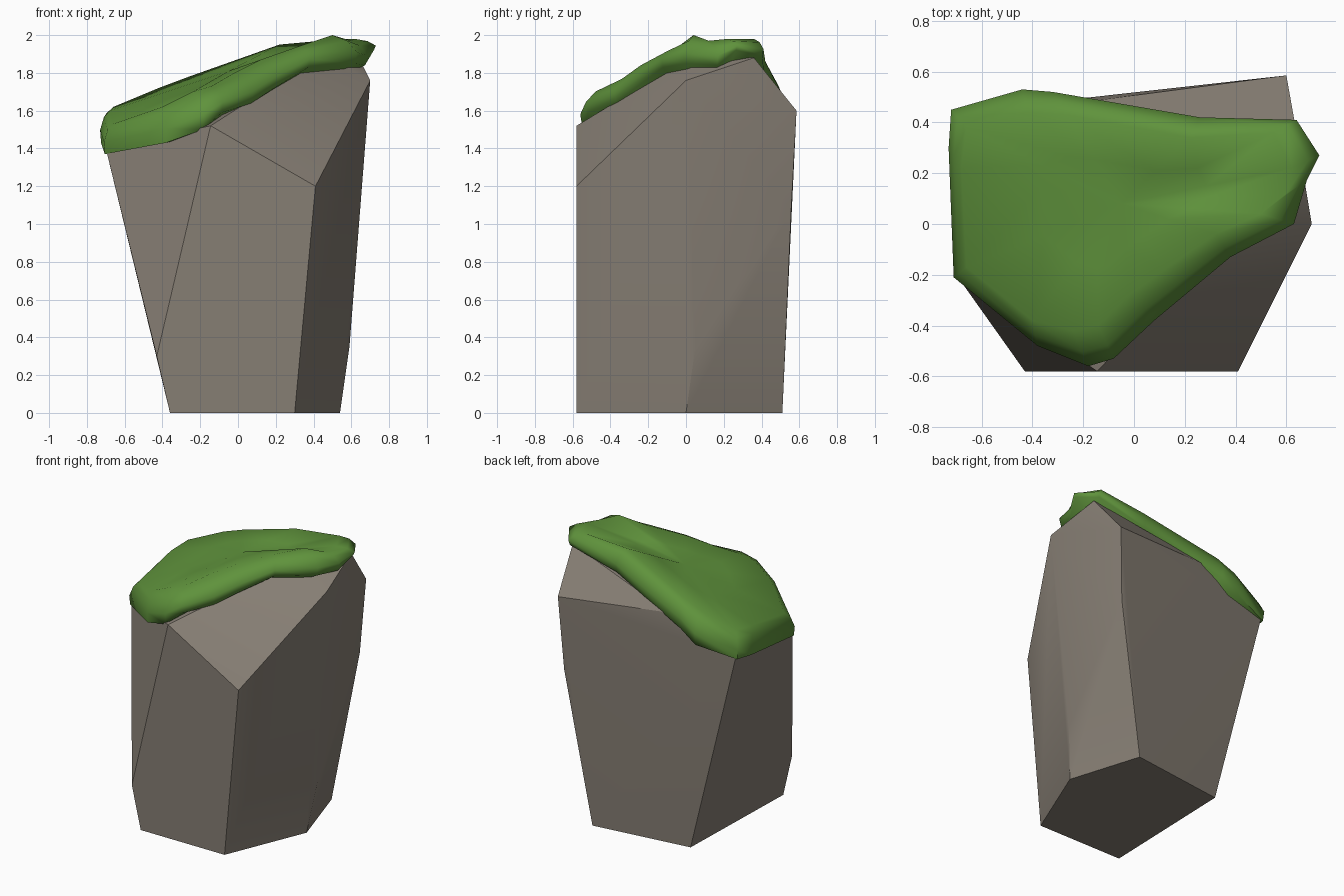
import bpy
import bmesh
import math
from mathutils import Vector

default_cube = bpy.data.objects.get("Cube")
if default_cube:
    bpy.data.objects.remove(default_cube, do_unlink=True)


def flat_material(name, rgb):
    material = bpy.data.materials.new(name)
    material.use_nodes = True
    colour = (*rgb, 1.0)
    material.diffuse_color = colour
    shader = material.node_tree.nodes["Principled BSDF"]
    shader.inputs["Base Color"].default_value = colour
    shader.inputs["Roughness"].default_value = 0.9
    return material


def finish_object(name, mesh_builder, material, smooth_angle):
    """Turn a bmesh into a scene object with soft shading and sharp creases."""
    bmesh.ops.recalc_face_normals(mesh_builder, faces=mesh_builder.faces[:])
    for face in mesh_builder.faces:
        face.smooth = True
    mesh = bpy.data.meshes.new(name)
    mesh_builder.to_mesh(mesh)
    mesh_builder.free()
    mesh.materials.append(material)
    mesh.set_sharp_from_angle(angle=math.radians(smooth_angle))
    built = bpy.data.objects.new(name, mesh)
    bpy.context.scene.collection.objects.link(built)
    return built


def add_ring(mesh_builder, points):
    return [mesh_builder.verts.new(point) for point in points]


def bridge_rings(mesh_builder, lower, upper):
    count = len(lower)
    for i in range(count):
        j = (i + 1) % count
        mesh_builder.faces.new((lower[i], lower[j], upper[j], upper[i]))


def cap_ring(mesh_builder, ring, centre):
    hub = mesh_builder.verts.new(centre)
    for i, vert in enumerate(ring):
        mesh_builder.faces.new((vert, ring[(i + 1) % len(ring)], hub))


stone_grey = flat_material("stone grey", (0.24, 0.21, 0.175))
moss_green = flat_material("moss green", (0.115, 0.29, 0.045))

# Boulder: the convex hull of its chipped corners
base_corners = [(-.36, -.58), (.30, -.58), (.54, 0), (.38, .51), (-.33, .42)]
side_corners = [
    (-.43, -.58, .3), (.59, .05, .35), (.57, .557, 1.08), (.41, -.58, 1.2),
    (-.145, -.58, 1.52), (.7, 0, 1.76), (.6, .585, 1.6),
]
top_corners = [
    (-.7, -.2, 1.4), (-.7, .44, 1.46), (-.2, .48, 1.66),
    (.64, .36, 1.88), (.45, .05, 1.9),
]
rock = bmesh.new()
add_ring(rock, [(x, y, 0) for x, y in base_corners] + side_corners + top_corners)
hull = bmesh.ops.convex_hull(rock, input=rock.verts[:])
loose = {v for v in rock.verts if not v.link_faces}
bmesh.ops.delete(rock, geom=list(loose), context="VERTS")
bmesh.ops.dissolve_limit(rock, angle_limit=math.radians(1),
                         verts=rock.verts[:], edges=rock.edges[:])
finish_object("boulder", rock, stone_grey, 30)

# Moss cap: drooping lower rim paired with the shoulder above it
rim = [Vector(p) for p in (
    (-.72, .45, 1.45), (-.44, .53, 1.51), (-.32, .52, 1.59), (.26, .42, 1.8),
    (.64, .41, 1.89), (.73, .27, 1.92), (.68, .17, 1.84), (.63, 0, 1.85),
    (.38, -.13, 1.83), (.2, -.28, 1.72), (.08, -.38, 1.64), (-.08, -.53, 1.59),
    (-.18, -.56, 1.5), (-.38, -.48, 1.43), (-.71, -.21, 1.37), (-.73, .3, 1.43),
)]
shoulder = [Vector(p) for p in (
    (-.66, .38, 1.62), (-.42, .44, 1.72), (-.26, .43, 1.78), (.22, .34, 1.95),
    (.55, .36, 1.98), (.62, .22, 1.98), (.6, .12, 1.97), (.5, .04, 2),
    (.32, -.04, 1.94), (.12, -.18, 1.87), (-.02, -.28, 1.8), (-.14, -.4, 1.73),
    (-.24, -.42, 1.7), (-.4, -.38, 1.62), (-.66, -.17, 1.53), (-.68, .22, 1.6),
)]
crown = Vector((-.05, .08, 1.81))


def bulge(low, high, inward, rise):
    """Point on the rounded side between the rim and the shoulder."""
    point = low.lerp(high, inward)
    point.z = low.z + (high.z - low.z) * rise
    return point


moss = bmesh.new()
pairs = list(zip(rim, shoulder))
rings = [
    add_ring(moss, [bulge(a, b, .1, 0) for a, b in pairs]),
    add_ring(moss, [bulge(a, b, 0, .4) for a, b in pairs]),
    add_ring(moss, [bulge(a, b, .4, .8) for a, b in pairs]),
    add_ring(moss, shoulder),
    add_ring(moss, [point.lerp(crown, .5) for point in shoulder]),
]
for lower_ring, upper_ring in zip(rings, rings[1:]):
    bridge_rings(moss, lower_ring, upper_ring)
cap_ring(moss, rings[-1], crown)
# Underside is tucked into the stone
cap_ring(moss, rings[0], crown - Vector((0, 0, .3)))
finish_object("moss_cap", moss, moss_green, 65)
